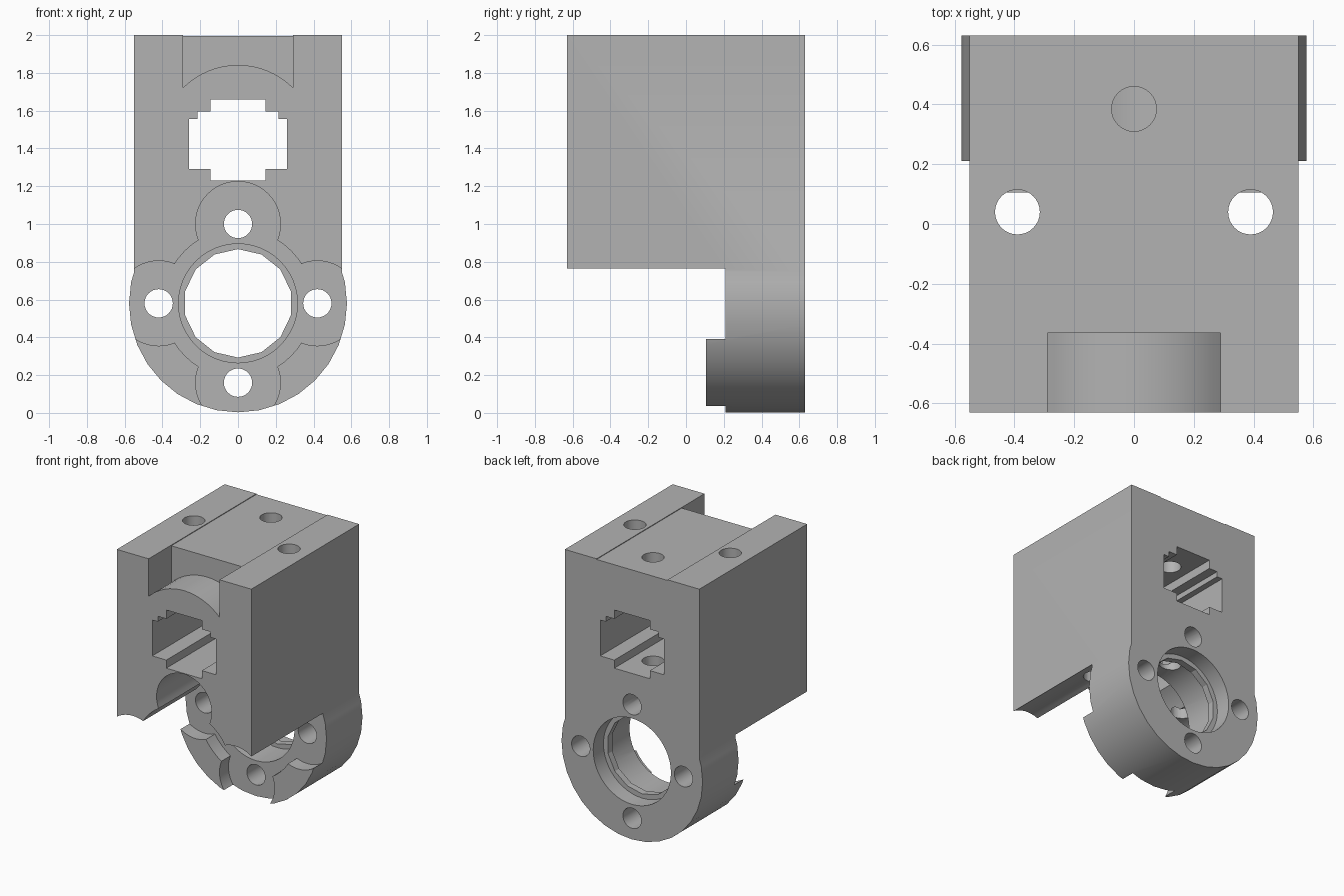
import bpy, bmesh, math
from mathutils import Matrix, Vector

if "Cube" in bpy.data.objects:
    bpy.data.objects.remove(bpy.data.objects["Cube"], do_unlink=True)

grey = bpy.data.materials.new("light_grey_plastic")
grey.use_nodes = True
colour = (0.45, 0.45, 0.45, 1)
grey.diffuse_color = colour
grey.node_tree.nodes["Principled BSDF"].inputs["Base Color"].default_value = colour


def finish(name, bm):
    bmesh.ops.recalc_face_normals(bm, faces=bm.faces)
    mesh = bpy.data.meshes.new(name)
    bm.to_mesh(mesh)
    bm.free()
    mesh.materials.append(grey)
    obj = bpy.data.objects.new(name, mesh)
    bpy.context.collection.objects.link(obj)
    return obj


def box(name, x, y, z):
    bm = bmesh.new()
    bmesh.ops.create_cube(bm, size=1)
    for v in bm.verts:
        v.co = Vector(r[0] if c < 0 else r[1] for c, r in zip(v.co, (x, y, z)))
    return finish(name, bm)


def rod(name, x, z, radius, y0, y1, sides=48):
    """Cylinder along the y axis."""
    bm = bmesh.new()
    bmesh.ops.create_cone(bm, cap_ends=True, segments=sides, radius1=radius, radius2=radius,
                          depth=y1 - y0, matrix=Matrix.Translation((x, (y0 + y1) / 2, z))
                          @ Matrix.Rotation(math.pi / 2, 4, 'X'))
    return finish(name, bm)


def post(name, x, y, radius, z0, z1, sides=32):
    """Cylinder along the z axis."""
    bm = bmesh.new()
    bmesh.ops.create_cone(bm, cap_ends=True, segments=sides, radius1=radius, radius2=radius,
                          depth=z1 - z0, matrix=Matrix.Translation((x, y, (z0 + z1) / 2)))
    return finish(name, bm)


def prism(name, outline, y0, y1):
    """Extrude an x-z outline along y."""
    bm = bmesh.new()
    face = bm.faces.new([bm.verts.new((x, y0, z)) for x, z in outline])
    grown = bmesh.ops.extrude_face_region(bm, geom=[face])["geom"]
    bmesh.ops.translate(bm, vec=(0, y1 - y0, 0),
                        verts=[g for g in grown if isinstance(g, bmesh.types.BMVert)])
    return finish(name, bm)


def combine(target, tool, operation='DIFFERENCE'):
    tool.hide_render = True
    mod = target.modifiers.new("combine", 'BOOLEAN')
    mod.operation, mod.solver, mod.object = operation, 'EXACT', tool
    bpy.context.view_layer.objects.active = target
    bpy.ops.object.modifier_apply(modifier=mod.name)
    bpy.data.objects.remove(tool, do_unlink=True)


FRONT, BACK, AXIS = -0.63, 0.63, 0.58
SCREW = 0.42
screws = [(0, AXIS + SCREW), (SCREW, AXIS), (0, AXIS - SCREW), (-SCREW, AXIS)]

# Main block joined to the round motor flange
body = box("motor_mount_body", (-0.55, 0.55), (FRONT, BACK), (AXIS, 2))
combine(body, rod("flange", 0, AXIS, 0.577, 0.105, BACK, 32), 'UNION')

# Motor space with a lobe around each screw head
combine(body, rod("motor_space", 0, AXIS, 0.395, FRONT - 0.1, 0.21))
for x, z in screws:
    combine(body, rod("screw_lobe", x, z, 0.225, FRONT - 0.1, 0.21))
    combine(body, rod("screw_hole", x, z, 0.075, 0, BACK + 0.1, 32))

# Central bore with a thin inner lip
combine(body, rod("front_bore", 0, AXIS, 0.315, 0, 0.46))
combine(body, rod("lip_bore", 0, AXIS, 0.287, 0.3, 0.6, 14))
combine(body, rod("rear_bore", 0, AXIS, 0.318, 0.51, BACK + 0.1))

# Stepped slot running front to back
half_top = [(0.26, 1.29), (0.26, 1.555), (0.215, 1.555), (0.215, 1.595),
            (0.145, 1.595), (0.145, 1.66)]
right_side = [(0.145, 1.23), (0.145, 1.29)] + half_top
outline = right_side + [(-x, z) for x, z in reversed(right_side)]
combine(body, prism("slot", outline, FRONT - 0.1, BACK + 0.1))

# Front notch with an arched floor, and the shallow band behind it
notch = box("notch", (-0.29, 0.29), (FRONT - 0.1, -0.365), (1.6, 2.1))
combine(notch, rod("arch", 0, 1.43, 0.412, FRONT - 0.2, 0, 64))
combine(body, notch)
combine(body, box("top_band", (-0.29, 0.29), (-0.5, BACK + 0.1), (1.995, 2.1)))

# Vertical bolt holes
for x, y, bottom in ((-0.39, 0.04, 0.7), (0.39, 0.04, 0.7), (0, 0.385, AXIS)):
    combine(body, post("bolt_hole", x, y, 0.075, bottom, 2.1))

# Smooth the round walls, keep the corners crisp
bpy.ops.object.select_all(action='DESELECT')
body.select_set(True)
bpy.context.view_layer.objects.active = body
bpy.ops.object.shade_smooth_by_angle(angle=math.radians(25))
